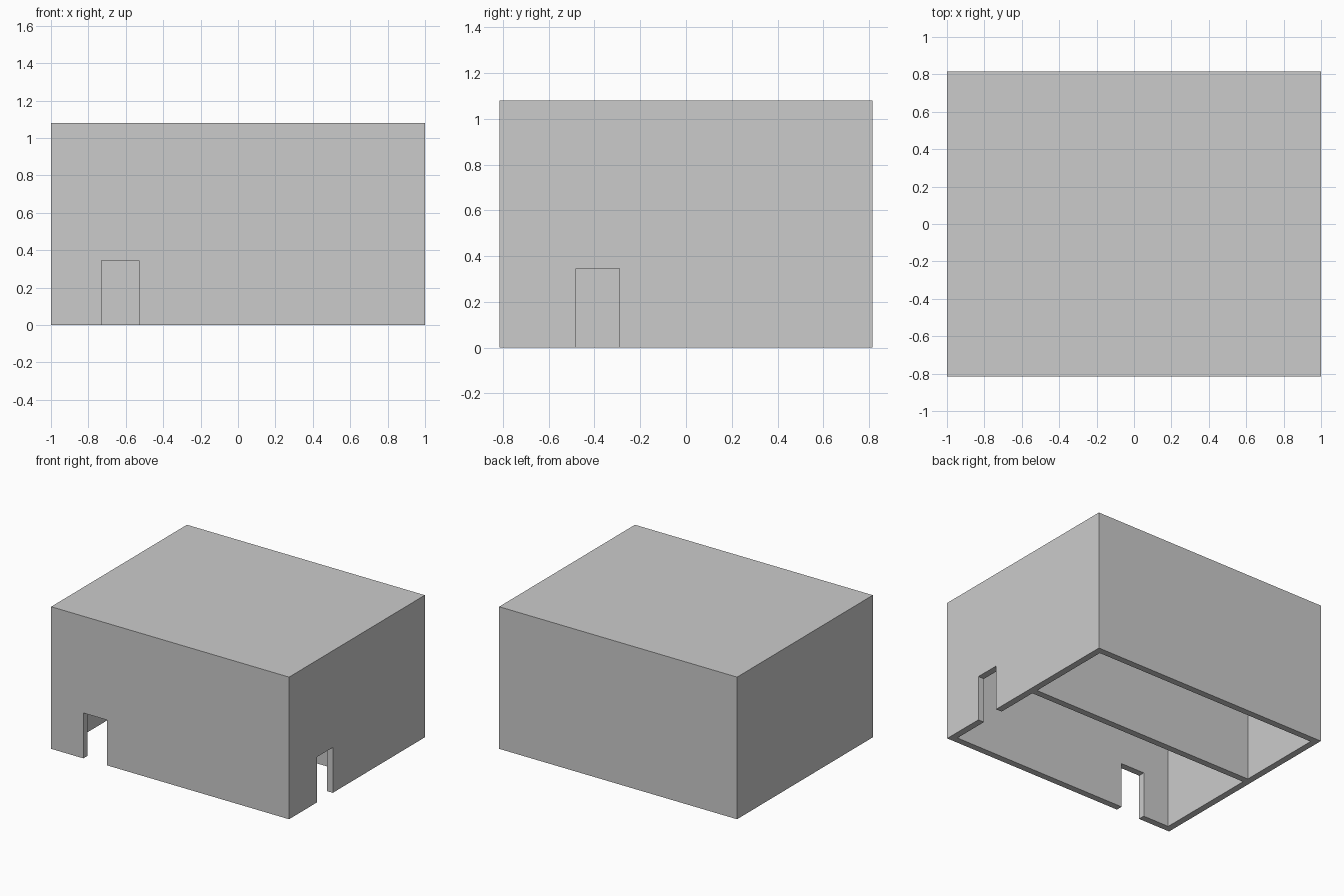
import bpy

if "Cube" in bpy.data.objects:
    bpy.data.objects.remove(bpy.data.objects["Cube"])

W, D, H = 1.0, 0.815, 1.08      # half width, half depth, height
T = 0.05                        # wall and roof thickness
DOOR_H = 0.345
PART_Y0, PART_Y1 = 0.04, 0.09   # partition wall faces


def box(name, x, y, z):
    bpy.ops.mesh.primitive_cube_add(
        size=1, location=[(a + b) / 2 for a, b in (x, y, z)])
    ob = bpy.context.object
    ob.name = name
    ob.scale = [b - a for a, b in (x, y, z)]
    bpy.ops.object.transform_apply(location=True, rotation=True, scale=True)
    return ob


# building block, hollowed out below
building = box("building_shell", (-W, W), (-D, D), (0, H))

cutters = [
    # two rooms, open underneath, leaving the partition between them
    box("front_room", (-W + T, W - T), (-D + T, PART_Y0), (-0.2, H - T)),
    box("back_room", (-W + T, W - T), (PART_Y1, D - T), (-0.2, H - T)),
    # doorways in the front and right walls
    box("front_doorway", (-0.73, -0.53), (-D - 0.1, -D + T + 0.1), (-0.3, DOOR_H)),
    box("right_doorway", (W - T - 0.1, W + 0.1), (-0.48, -0.29), (-0.3, DOOR_H)),
]

bpy.ops.object.select_all(action='DESELECT')
bpy.context.view_layer.objects.active = building
building.select_set(True)
for c in cutters:
    mod = building.modifiers.new(c.name, 'BOOLEAN')
    mod.operation = 'DIFFERENCE'
    mod.solver = 'EXACT'
    mod.object = c
    bpy.ops.object.modifier_apply(modifier=mod.name)

for c in cutters:
    bpy.data.objects.remove(c, do_unlink=True)
